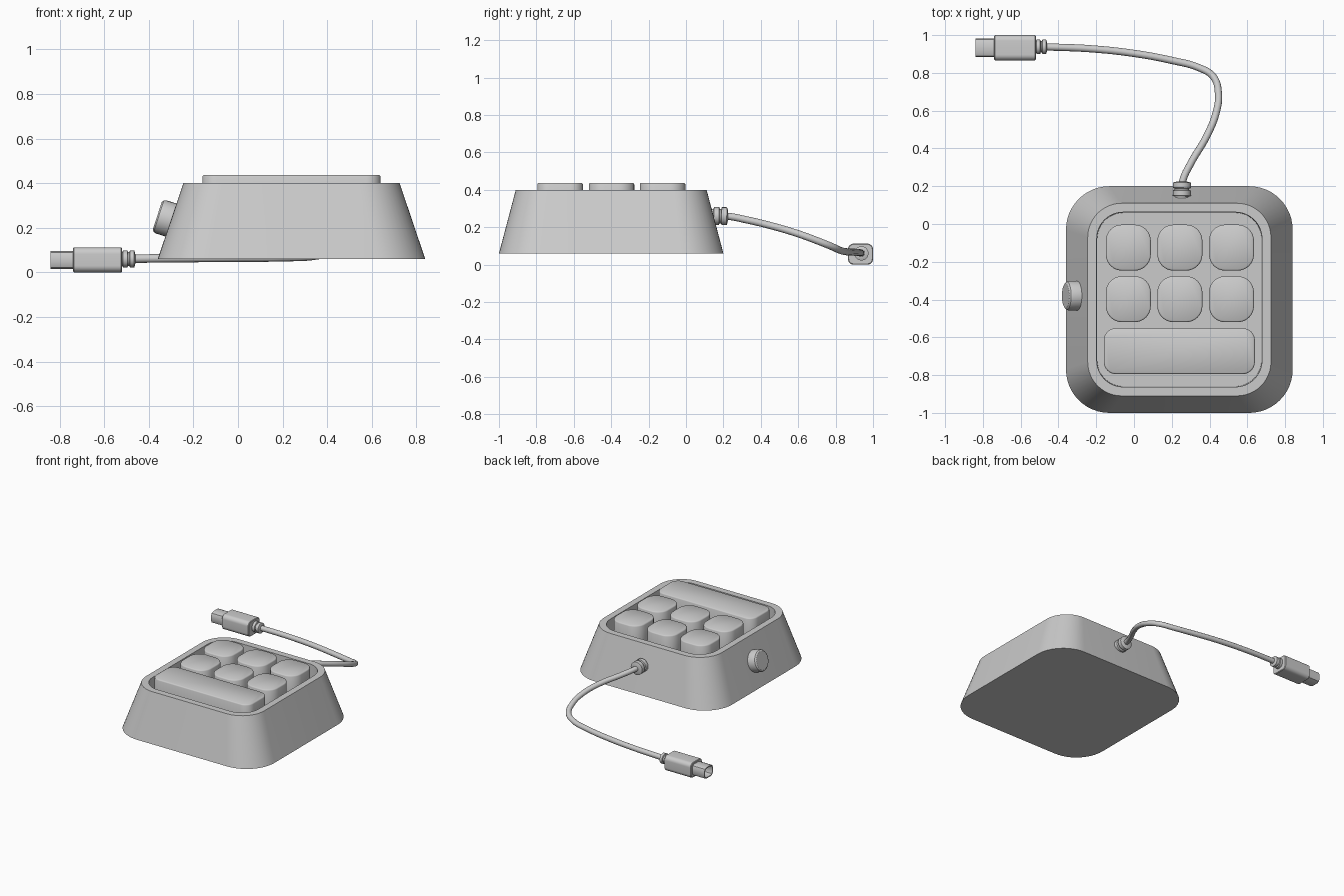
import bpy, bmesh
from math import sin, cos, pi
from mathutils import Matrix, Vector

if "Cube" in bpy.data.objects:
    bpy.data.objects.remove(bpy.data.objects["Cube"])


def rounded(w, d, r, z, seg=8):
    """Loop of points: rounded rectangle of size w x d at height z."""
    pts = []
    for k, (sx, sy) in enumerate(((1, 1), (-1, 1), (-1, -1), (1, -1))):
        for i in range(seg + 1):
            a = (k + i / seg) * pi / 2
            pts.append((sx * (w / 2 - r) + r * cos(a), sy * (d / 2 - r) + r * sin(a), z))
    return pts


def circle(r, z, seg=28):
    return [(r * cos(2 * pi * i / seg), r * sin(2 * pi * i / seg), z) for i in range(seg)]


def loft(name, loops, matrix):
    """Skin a stack of equal loops, cap both ends, and place it."""
    bm = bmesh.new()
    rings = [[bm.verts.new(p) for p in loop] for loop in loops]
    n = len(rings[0])
    for a, b in zip(rings, rings[1:]):
        for i in range(n):
            j = (i + 1) % n
            bm.faces.new((a[i], a[j], b[j], b[i]))
    bm.faces.new(rings[0][::-1])
    bm.faces.new(rings[-1])
    bm.transform(matrix)
    bmesh.ops.recalc_face_normals(bm, faces=bm.faces)
    mesh = bpy.data.meshes.new(name)
    bm.to_mesh(mesh)
    bm.free()
    ob = bpy.data.objects.new(name, mesh)
    bpy.context.collection.objects.link(ob)
    smooth(ob)
    return ob


def smooth(ob):
    bpy.ops.object.select_all(action='DESELECT')
    ob.select_set(True)
    bpy.context.view_layer.objects.active = ob
    bpy.ops.object.shade_smooth_by_angle(angle=0.6)


def aim(pos, direction):
    """Place local +z along a direction."""
    return Matrix.Translation(pos) @ Vector(direction).to_track_quat('Z', 'Y').to_matrix().to_4x4()


# Tapered housing with the key recess
loft("housing", [rounded(1.2, 1.2, 0.23, 0.06, 12), rounded(0.97, 1.02, 0.18, 0.40, 12),
                 rounded(0.875, 0.925, 0.14, 0.40, 12), rounded(0.87, 0.92, 0.14, 0.28, 12)],
     Matrix.Translation((0.24, -0.4, 0)))


# Keys
def key(name, x, y, w, r):
    d, z = 0.243, 0.437
    loft(name, [rounded(w, d, r, 0.27), rounded(w, d, r, z - 0.008),
                rounded(w - 0.005, d - 0.005, r - 0.002, z - 0.003),
                rounded(w - 0.014, d - 0.014, r - 0.006, z)],
         Matrix.Translation((x, y, 0)))


for row in range(2):
    for col in range(3):
        key(f"key_{row}_{col}", -0.03 + 0.273 * col, -0.125 - 0.273 * row, 0.238, 0.085)
key("wide_key", 0.24, -0.673, 0.80, 0.065)

# Side knob, square to the sloping left wall
loft("side_knob", [circle(r, z) for r, z in
                   ((0.078, -0.03), (0.078, 0.045), (0.074, 0.056), (0.064, 0.063))],
     aim((-0.302, -0.38, 0.235), (-0.951, 0, 0.308)))


# Ribbed strain reliefs at both cable ends
def relief(name, pos, direction, r, length):
    prof = [(0.8 * r, -0.02)]
    for k in range(2):
        a = length * (0.02 + 0.52 * k)
        b = a + length * 0.42
        prof += [(0.8 * r, a), (r, a + 0.003), (r, b - 0.003), (0.8 * r, b)]
    prof += [(0.5 * r, length)]
    loft(name, [circle(q, z, 20) for q, z in prof], aim(pos, direction))


relief("housing_strain_relief", (0.253, 0.145, 0.26), (0.02, 1, -0.02), 0.048, 0.08)
relief("plug_strain_relief", (-0.52, 0.938, 0.06), (1, 0, 0), 0.038, 0.06)

# Cable
path = [(0.253, 0.16, 0.26), (0.257, 0.225, 0.258), (0.30, 0.32, 0.24), (0.385, 0.465, 0.205),
        (0.435, 0.59, 0.168), (0.447, 0.69, 0.132), (0.42, 0.78, 0.096), (0.35, 0.825, 0.076),
        (0.20, 0.866, 0.068), (0.0, 0.903, 0.066), (-0.22, 0.927, 0.064),
        (-0.42, 0.936, 0.062), (-0.52, 0.938, 0.06)]
curve = bpy.data.curves.new("cable", 'CURVE')
curve.dimensions = '3D'
curve.bevel_depth = 0.019
curve.bevel_resolution = 4
curve.resolution_u = 6
curve.use_fill_caps = True
spline = curve.splines.new('BEZIER')
spline.bezier_points.add(len(path) - 1)
for point, co in zip(spline.bezier_points, path):
    point.co = co
    point.handle_left_type = point.handle_right_type = 'AUTO'
cable = bpy.data.objects.new("cable", curve)
bpy.context.collection.objects.link(cable)

# Plug grip and hollow metal tip, pointing to -x
side = Matrix.Translation((-0.52, 0.933, 0.056)) @ Matrix.Rotation(-pi / 2, 4, 'Y')
loft("plug_grip", [rounded(0.104, 0.126, 0.027, 0), rounded(0.112, 0.134, 0.03, 0.004),
                   rounded(0.112, 0.134, 0.03, 0.216), rounded(0.104, 0.126, 0.027, 0.22)], side)
loft("plug_tip", [rounded(0.082, 0.10, 0.024, 0.21, 2), rounded(0.082, 0.10, 0.024, 0.32, 2),
                  rounded(0.068, 0.086, 0.018, 0.32, 2), rounded(0.068, 0.086, 0.018, 0.23, 2)], side)
